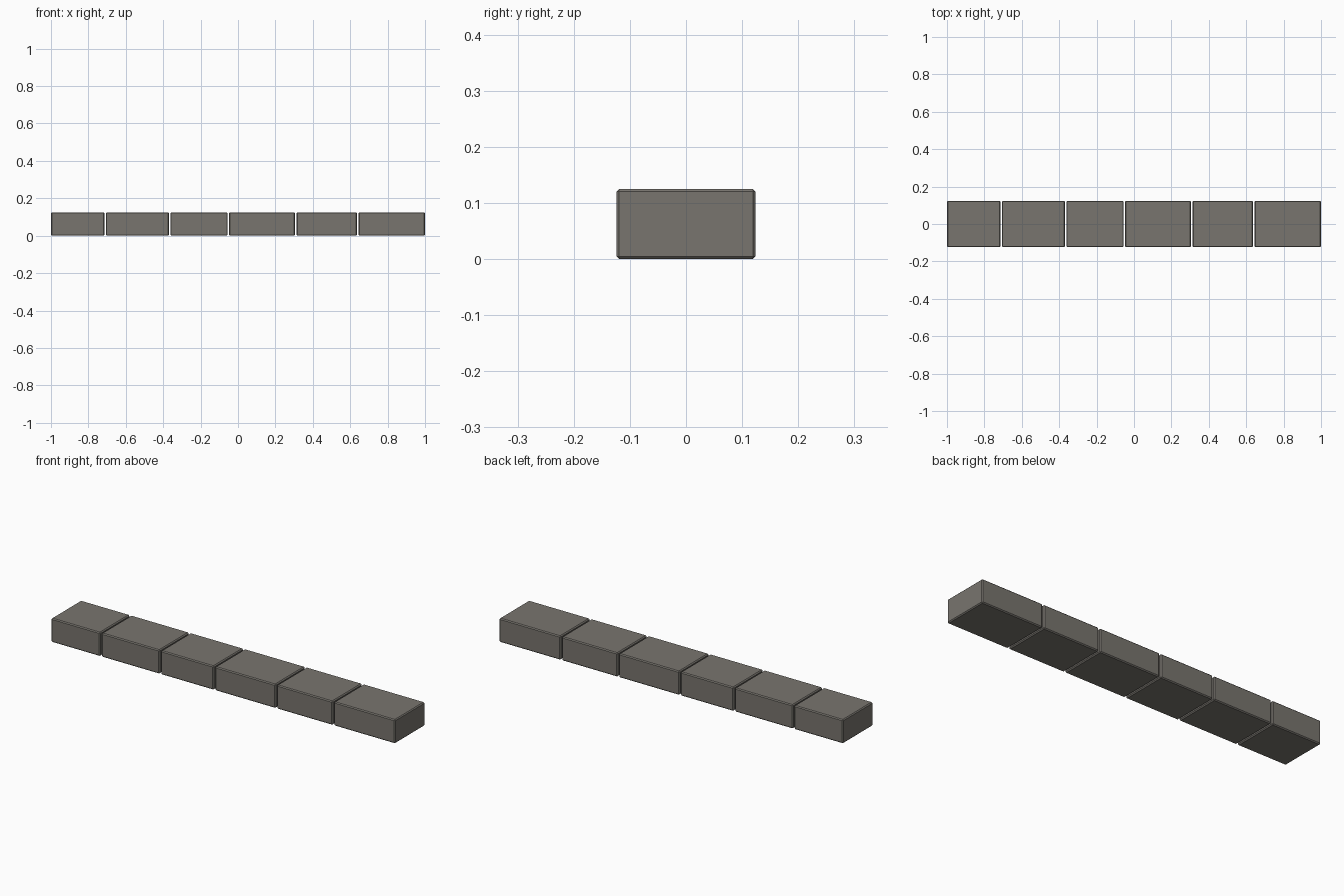
import bpy, bmesh
from mathutils import Matrix

if "Cube" in bpy.data.objects:
    bpy.data.objects.remove(bpy.data.objects["Cube"])

stone = bpy.data.materials.new("warm grey stone")
stone.diffuse_color = (0.19, 0.178, 0.158, 1)
stone.use_nodes = True
stone.node_tree.nodes["Principled BSDF"].inputs["Base Color"].default_value = stone.diffuse_color

DEPTH, HEIGHT, CHAMFER = 0.248, 0.125, 0.005

# Left and right end of every kerb block (narrow open joints between them)
SPANS = [(-1.0, -0.715), (-0.707, -0.37), (-0.362, -0.055),
         (-0.047, 0.304), (0.312, 0.636), (0.644, 1.0)]


def kerb_block(name, x0, x1):
    """Box standing on z = 0 with flat chamfers on all edges."""
    bm = bmesh.new()
    size = Matrix.Diagonal((x1 - x0, DEPTH, HEIGHT, 1))
    place = Matrix.Translation(((x0 + x1) / 2, 0, HEIGHT / 2))
    bmesh.ops.create_cube(bm, size=1, matrix=place @ size)
    bmesh.ops.bevel(bm, geom=bm.edges[:], offset=CHAMFER, segments=1,
                    profile=0.5, affect='EDGES')
    mesh = bpy.data.meshes.new(name)
    bm.to_mesh(mesh)
    bm.free()
    mesh.materials.append(stone)
    ob = bpy.data.objects.new(name, mesh)
    bpy.context.collection.objects.link(ob)


# Row of kerb stones
for i, (x0, x1) in enumerate(SPANS, 1):
    kerb_block(f"kerb_stone_{i}", x0, x1)
